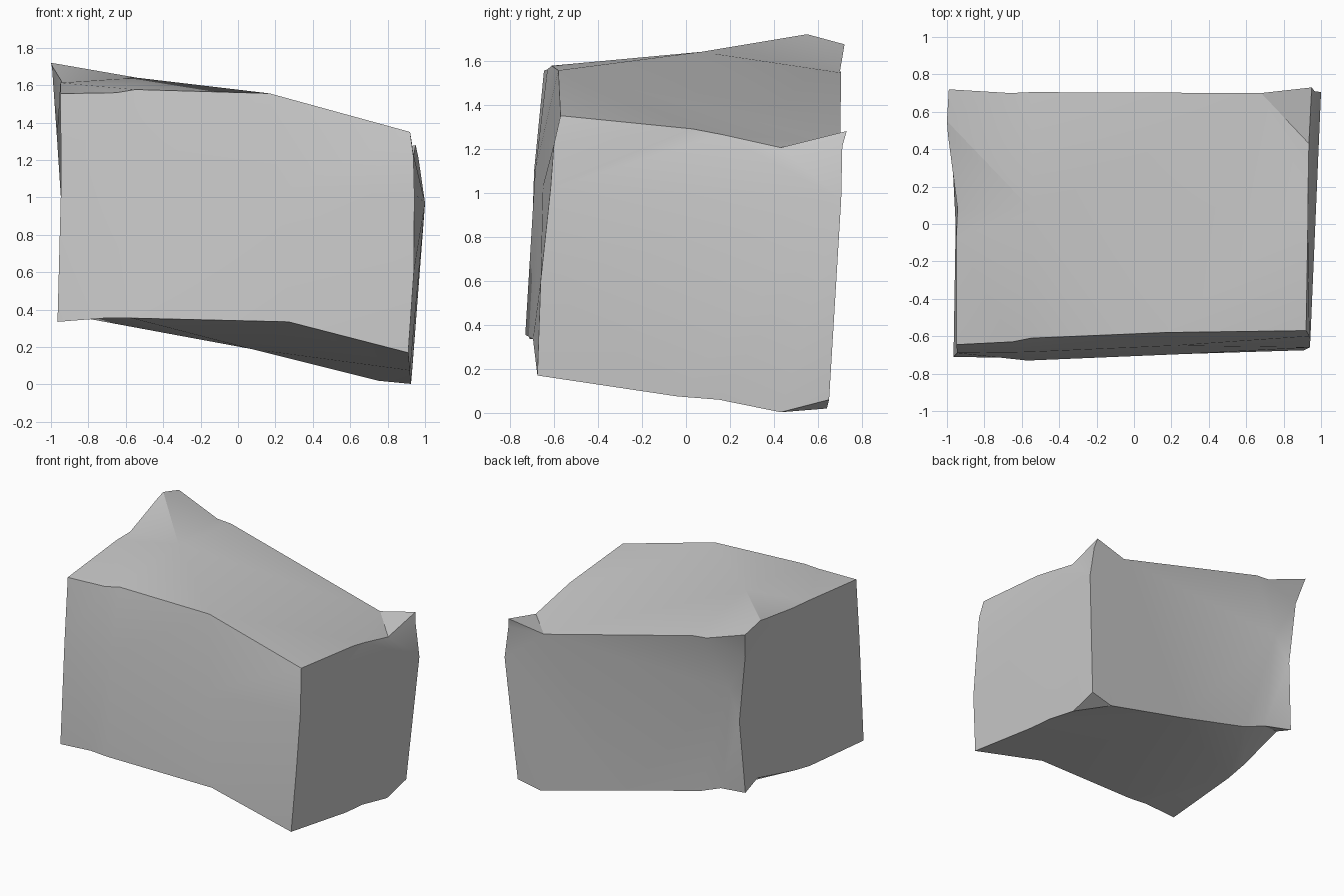
import bpy, bmesh, math
from mathutils import Vector
from mathutils.geometry import delaunay_2d_cdt

cube = bpy.data.objects.get("Cube")
if cube:
    bpy.data.objects.remove(cube, do_unlink=True)

# Corners of the block: L/R = -x/+x, F/B = front/back, T/D = top/bottom
corner = {
    "LFT": (-.95, -.645, 1.555), "RFT": (.92, -.57, 1.35),
    "LBT": (-.99, .72, 1.674), "RBT": (.95, .73, 1.28),
    "LFD": (-.965, -.71, .335), "RFD": (.91, -.675, .17),
    "LBD": (-.93, .63, .448), "RBD": (.93, .65, .06),
}

# Chipped points along each edge, from the first corner to the second
edge = {
    ("LFT", "RFT"): [(-.65, -.63, 1.56), (-.55, -.61, 1.577), (.17, -.58, 1.556)],
    ("LFD", "RFD"): [(-.71, -.715, .355), (-.57, -.73, .355), (.27, -.695, .335)],
    ("LBT", "RBT"): [(-.66, .7, 1.555), (-.55, .705, 1.545), (.68, .7, 1.225)],
    ("LBD", "RBD"): [(-.707, .6, .412), (-.532, .595, .342), (.07, .605, .19), (.75, .64, .02)],
    ("LFT", "LBT"): [(-.95, -.07, 1.613), (-.943, .08, 1.62), (-.995, .48, 1.705), (-1, .55, 1.72)],
    ("RFT", "RBT"): [(.93, .03, 1.29), (.93, .16, 1.265), (.935, .43, 1.205)],
    ("LFD", "LBD"): [(-.955, -.09, .38), (-.953, .08, .412), (-.925, .48, .5)],
    ("RFD", "RBD"): [(.92, -.04, .075), (.92, .15, .06), (.925, .43, .003)],
    ("LFD", "LFT"): [(-.945, -.69, 1.1)],
    ("RFD", "RFT"): [(.94, -.66, .6), (.943, -.615, 1.02), (.938, -.6, 1.22)],
    ("LBD", "LBT"): [(-.896, .652, .978), (-.95, .66, 1.48)],
    ("RBD", "RBT"): [(1, .705, .97), (.965, .71, 1.21)],
}

# Surface points inside a side: top ridge end, back hollow, front and left swell
ridge = (-.54, .07, 1.64)
hollow = (-.791, .62, 1.176)
front_swell = [(-.57, -.685, 1.1), (.22, -.65, 1.03)]
left_swell = [(-.968, .28, 1.32), (-.947, 0, 1.0)]

# Each side: corner loop, axis to flatten along, inner points
sides = [
    (("LFT", "RFT", "RBT", "LBT"), 2, [ridge]),
    (("LFD", "RFD", "RBD", "LBD"), 2, []),
    (("LFD", "RFD", "RFT", "LFT"), 1, front_swell),
    (("LBD", "RBD", "RBT", "LBT"), 1, [hollow]),
    (("LFD", "LBD", "LBT", "LFT"), 0, left_swell),
    (("RFD", "RBD", "RBT", "RFT"), 0, []),
]
# Ridges that must survive triangulation
back_chip = edge["LBT", "RBT"][-1]
creases = [
    (edge["LFT", "LBT"][-1], ridge),
    (ridge, edge["LFT", "RFT"][-1]),
    (edge["RFT", "RBT"][-1], back_chip),
    (back_chip, hollow),
    (hollow, edge["LBD", "RBD"][0]),
    (edge["RFD", "RBD"][-1], edge["LBD", "RBD"][-1]),
    (edge["RBD", "RBT"][0], edge["RFD", "RFT"][1]),
    (edge["RBD", "RBT"][0], edge["RFD", "RFT"][0]),
]

bm = bmesh.new()
made = {}


def vert(p):
    if p not in made:
        made[p] = bm.verts.new(p)
    return made[p]


def run(a, b):
    """Points from corner a up to, but not including, corner b."""
    mid = edge[a, b] if (a, b) in edge else edge[b, a][::-1]
    return [corner[a]] + mid


def add_side(loop, axis, extra):
    rim = []
    for a, b in zip(loop, loop[1:] + loop[:1]):
        rim += run(a, b)
    pts = rim + extra
    n = len(rim)
    flat = [Vector([c for i, c in enumerate(p) if i != axis]) for p in pts]
    lines = [(i, (i + 1) % n) for i in range(n)]
    lines += [(pts.index(a), pts.index(b)) for a, b in creases if a in pts and b in pts]
    result = delaunay_2d_cdt(flat, lines, [], 1, 1e-5)
    faces, source = result[2], result[3]
    for f in faces:
        bm.faces.new([vert(pts[source[i][0]]) for i in f])


for side in sides:
    add_side(*side)
bmesh.ops.recalc_face_normals(bm, faces=bm.faces[:])

mesh = bpy.data.meshes.new("stone_block")
bm.to_mesh(mesh)
bm.free()
block = bpy.data.objects.new("stone_block", mesh)
bpy.context.collection.objects.link(block)

# Plain stone grey
grey = bpy.data.materials.new("stone_grey")
grey.use_nodes = True
colour = (.59, .59, .59, 1)
grey.diffuse_color = colour
grey.node_tree.nodes["Principled BSDF"].inputs["Base Color"].default_value = colour
mesh.materials.append(grey)

# Soft sides, crisp edges
bpy.ops.object.select_all(action="DESELECT")
block.select_set(True)
bpy.context.view_layer.objects.active = block
bpy.ops.object.shade_smooth_by_angle(angle=math.radians(30))
